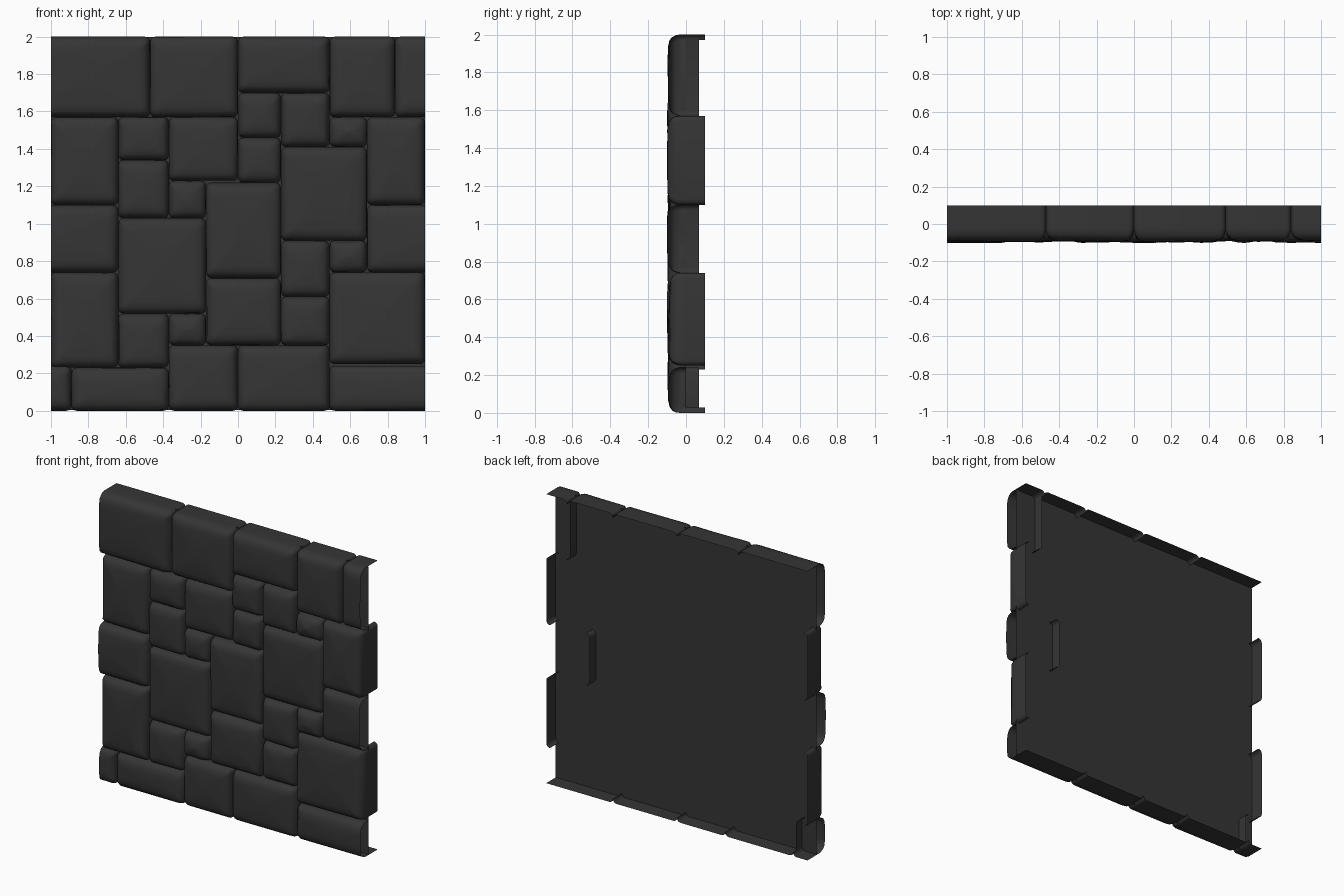
import bpy, bmesh, math, random

if "Cube" in bpy.data.objects:
    bpy.data.objects.remove(bpy.data.objects["Cube"])

random.seed(4)

stone_mat = bpy.data.materials.new("dark grey stone")
stone_mat.diffuse_color = (0.036, 0.036, 0.036, 1)
stone_mat.use_nodes = True
stone_mat.node_tree.nodes["Principled BSDF"].inputs["Base Color"].default_value = stone_mat.diffuse_color

# Stones as x0, x1, z0, z1 in hundredths, bottom course first
STONES = [
    (-89, -37, 0, 23), (-37, 0, 0, 35), (0, 49, 0, 35),
    (-100, -64, 23, 74), (-64, -37, 23, 52), (-37, -17, 35, 52),
    (-17, 23, 35, 71), (23, 49, 35, 61), (49, 100, 25, 74),
    (-64, -17, 52, 103), (-17, 23, 71, 122), (23, 49, 61, 91),
    (49, 69, 74, 91), (23, 69, 91, 141), (-100, -64, 110, 157),
    (-64, -37, 103, 134), (-37, -17, 103, 123), (-64, -37, 134, 157),
    (-37, 0, 123, 157), (0, 23, 122, 146), (0, 23, 146, 170),
    (23, 49, 141, 170), (49, 69, 141, 157), (69, 100, 110, 157),
    (-47, 0, 157, 200), (0, 49, 170, 200), (49, 84, 157, 200),
]
# Stones that run past the right edge and continue at the left edge
WRAPPED = [(49, 111, 0, 24), (69, 136, 74, 110), (84, 153, 157, 200)]

# Stone cross-section: inset from the outline and depth
PROFILE = [(0, 0), (0, -0.03), (0.005, -0.055), (0.015, -0.074),
           (0.034, -0.086), (0.065, -0.092)]
RIGHT, TOP, LEFT, BOTTOM = range(4)
SEG = 4


def outline(x0, x1, z0, z1, r):
    """Four rounded corners, counter-clockwise from bottom right."""
    centres = [(x1 - r, z0 + r, -90), (x1 - r, z1 - r, 0),
               (x0 + r, z1 - r, 90), (x0 + r, z0 + r, 180)]
    pts = []
    for cx, cz, a0 in centres:
        for i in range(SEG + 1):
            a = math.radians(a0 + 90 * i / SEG)
            pts.append((cx + r * math.cos(a), cz + r * math.sin(a)))
    return pts


def finish(name, bm):
    mesh = bpy.data.meshes.new(name)
    bm.to_mesh(mesh)
    bm.free()
    mesh.materials.append(stone_mat)
    obj = bpy.data.objects.new(name, mesh)
    bpy.context.collection.objects.link(obj)
    return obj


def stone(name, x0, x1, z0, z1, skirts):
    """Open-backed pillow stone; skirts are {side: rear depth}."""
    bm = bmesh.new()
    lift = random.uniform(0.96, 1.06)
    tilt_x, tilt_z = random.uniform(-.012, .012), random.uniform(-.012, .012)
    cx, cz = (x0 + x1) / 2, (z0 + z1) / 2
    rings = []
    for k, (inset, y) in enumerate(PROFILE):
        j = 0.003 if k > 1 else 0
        ring = []
        for x, z in outline(x0 + inset, x1 - inset, z0 + inset, z1 - inset, 0.028):
            depth = y * lift + (tilt_x * (x - cx) + tilt_z * (z - cz) if k > 2 else 0)
            ring.append(bm.verts.new((x + random.uniform(-j, j), max(depth, -0.101),
                                      z + random.uniform(-j, j))))
        rings.append(ring)
    n = len(rings[0])
    for a, b in zip(rings, rings[1:]):
        for i in range(n):
            m = (i + 1) % n
            bm.faces.new((a[i], a[m], b[m], b[i]))
    # gently domed front
    mid = bm.verts.new((cx, max(-0.096 * lift, -0.102), cz))
    for i in range(n):
        bm.faces.new((rings[-1][i], rings[-1][(i + 1) % n], mid))
    # side walls carried on behind the back panel
    for side, rear in skirts.items():
        idx = [(side * (SEG + 1) + i) % n for i in range(2 * (SEG + 1))]
        front = [rings[0][i] for i in idx]
        back = [bm.verts.new((v.co.x, rear, v.co.z)) for v in front]
        for i in range(len(front) - 1):
            bm.faces.new((back[i], back[i + 1], front[i + 1], front[i]))
    # cut flush with both ends of the wall
    for s in (-1, 1):
        bmesh.ops.bisect_plane(bm, geom=bm.verts[:] + bm.edges[:] + bm.faces[:],
                               plane_co=(s, 0, 0), plane_no=(s, 0, 0),
                               clear_outer=True, dist=1e-5)
    for f in bm.faces:
        f.smooth = True
    obj = finish(name, bm)
    bpy.ops.object.select_all(action='DESELECT')
    obj.select_set(True)
    bpy.context.view_layer.objects.active = obj
    bpy.ops.object.shade_smooth_by_angle(angle=math.radians(50))


def edge_skirts(x0, x1, z0, z1):
    s = {}
    if z1 == 200:
        s[TOP] = 0.1
    if z0 == 0:
        s[BOTTOM] = 0.1
    if x0 == -100:
        s[LEFT] = 0.1
    if x1 == 100:
        s[RIGHT] = 0.1
    return s


# Whole stones
for i, c in enumerate(STONES):
    stone(f"stone_{i + 1}", *[v / 100 for v in c], edge_skirts(*c))

# Cut stones, a right and a left part each; some inner ends poke through the back
for i, c in enumerate(WRAPPED):
    x0, x1, z0, z1 = [v / 100 for v in c]
    right, left = edge_skirts(*c), edge_skirts(*c)
    if i == 0:
        left[RIGHT] = 0.07
    else:
        right[LEFT] = 0.07
    state = random.getstate()
    stone(f"cut_stone_right_{i + 1}", x0, x1, z0, z1, right)
    random.setstate(state)
    stone(f"cut_stone_left_{i + 1}", x0 - 2, x1 - 2, z0, z1, left)

# Flat back panel halfway through the wall
bm = bmesh.new()
bm.faces.new([bm.verts.new(p) for p in
              ((1, 0, 0.003), (-1, 0, 0.003), (-1, 0, 1.997), (1, 0, 1.997))])
finish("back_panel", bm)
